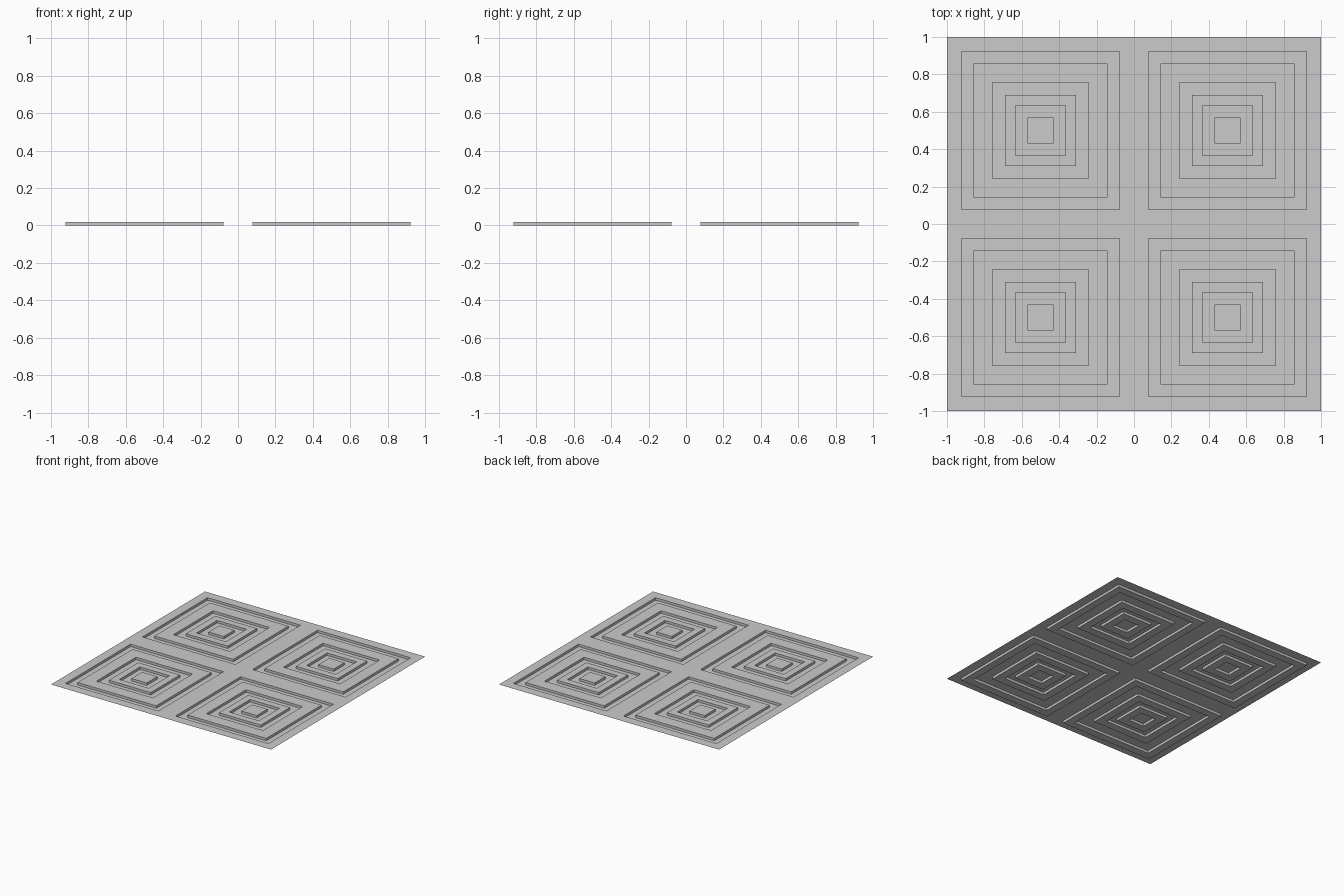
import bpy
import bmesh

if "Cube" in bpy.data.objects:
    bpy.data.objects.remove(bpy.data.objects["Cube"])

TOP = 0.02
# half-sizes of the square groove walls, outermost first
WALLS = [0.4225, 0.358, 0.257, 0.19, 0.134, 0.069]

# profile of one tile from rim to centre: (half-size, height)
profile = [(0.5, TOP)]
z = TOP
for h in WALLS:
    profile.append((h, z))
    z = 0.0 if z == TOP else TOP
    profile.append((h, z))


def square_loop(bm, cx, cy, h, z):
    return [bm.verts.new((cx + sx * h, cy + sy * h, z))
            for sx, sy in ((-1, -1), (1, -1), (1, 1), (-1, 1))]


def add_tile(bm, cx, cy):
    loops = [square_loop(bm, cx, cy, h, z) for h, z in profile]
    for a, b in zip(loops, loops[1:]):
        for i in range(4):
            j = (i + 1) % 4
            bm.faces.new((a[i], a[j], b[j], b[i]))
    bm.faces.new(loops[-1])  # raised centre square


# thin pressed sheet made of four identical tiles
bm = bmesh.new()
for cx in (-0.5, 0.5):
    for cy in (-0.5, 0.5):
        add_tile(bm, cx, cy)
bmesh.ops.remove_doubles(bm, verts=bm.verts, dist=1e-5)

mesh = bpy.data.meshes.new("grooved_panel")
bm.to_mesh(mesh)
bm.free()
panel = bpy.data.objects.new("grooved_panel", mesh)
bpy.context.collection.objects.link(panel)
